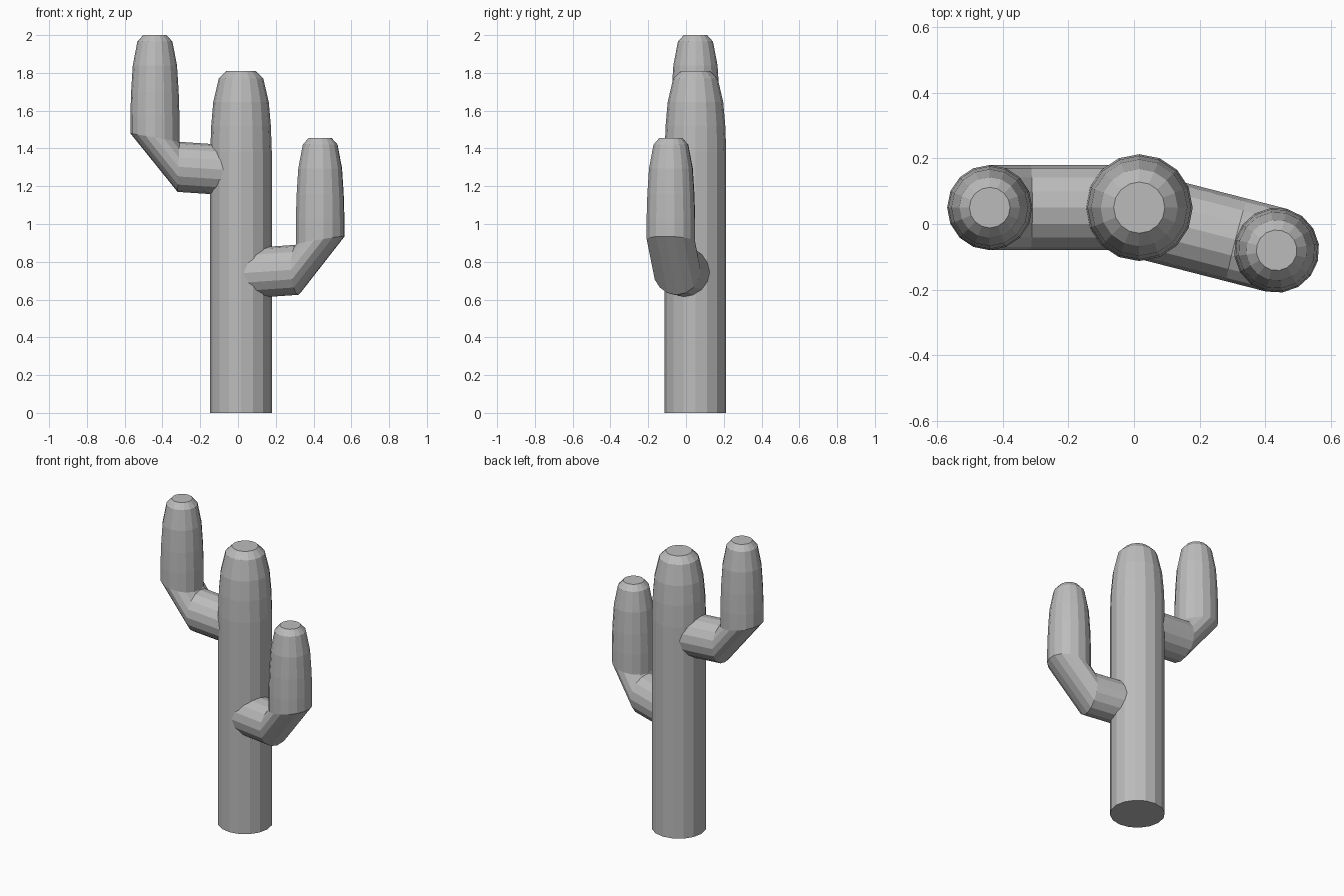
import bpy, bmesh, math
from mathutils import Vector

cube = bpy.data.objects.get("Cube")
if cube:
    bpy.data.objects.remove(cube, do_unlink=True)

SIDES = 16

# Single plain grey
grey = bpy.data.materials.new("plain grey")
grey.use_nodes = True
colour = (0.5, 0.5, 0.5, 1)
grey.diffuse_color = colour
grey.node_tree.nodes["Principled BSDF"].inputs["Base Color"].default_value = colour


def loft(name, rings, location, turn=0):
    """Skin rings given as (inner x, inner z, outer x, outer z, depth radius)."""
    bm = bmesh.new()
    loops = []
    for ix, iz, ox, oz, depth in rings:
        inner, outer = Vector((ix, 0, iz)), Vector((ox, 0, oz))
        mid, half = (inner + outer) / 2, (outer - inner) / 2
        loop = []
        for i in range(SIDES):
            a = math.tau * i / SIDES
            loop.append(bm.verts.new(mid + half * math.cos(a) + Vector((0, depth * math.sin(a), 0))))
        loops.append(loop)
    for low, high in zip(loops, loops[1:]):
        for i in range(SIDES):
            j = (i + 1) % SIDES
            bm.faces.new((low[i], low[j], high[j], high[i]))
    bm.faces.new(loops[0])
    bm.faces.new(loops[-1])
    bmesh.ops.recalc_face_normals(bm, faces=bm.faces)
    mesh = bpy.data.meshes.new(name)
    bm.to_mesh(mesh)
    bm.free()
    mesh.materials.append(grey)
    obj = bpy.data.objects.new(name, mesh)
    obj.location = location
    obj.rotation_euler.z = turn
    bpy.context.collection.objects.link(obj)
    return obj


def level(profile):
    """Horizontal rings from (radius, height) pairs."""
    return [(-r, z, r, z, r) for r, z in profile]


# Trunk with a tapering, flat-topped crown
trunk = [(0.163, 0), (0.163, 1.38), (0.158, 1.52), (0.147, 1.645), (0.118, 1.77), (0.078, 1.81)]
loft("trunk", level(trunk), (0.016, 0.05, 0))

# Arm: stub from the trunk, mitred elbow, then upright column
elbow = [
    (-0.40, 1.417, -0.39, 1.152, 0.13),
    (-0.13, 1.435, -0.12, 1.17, 0.13),
    (-0.13, 1.436, 0.13, 1.48, 0.13),
]
tip = [(0.13, 1.57), (0.126, 1.70), (0.117, 1.84), (0.093, 1.965), (0.062, 2.0)]
arm = elbow + level(tip)
loft("right_arm", arm, (-0.44, 0.05, 0), math.pi)
loft("left_arm", arm, (0.435, -0.08, -0.545), math.radians(-14.4))
